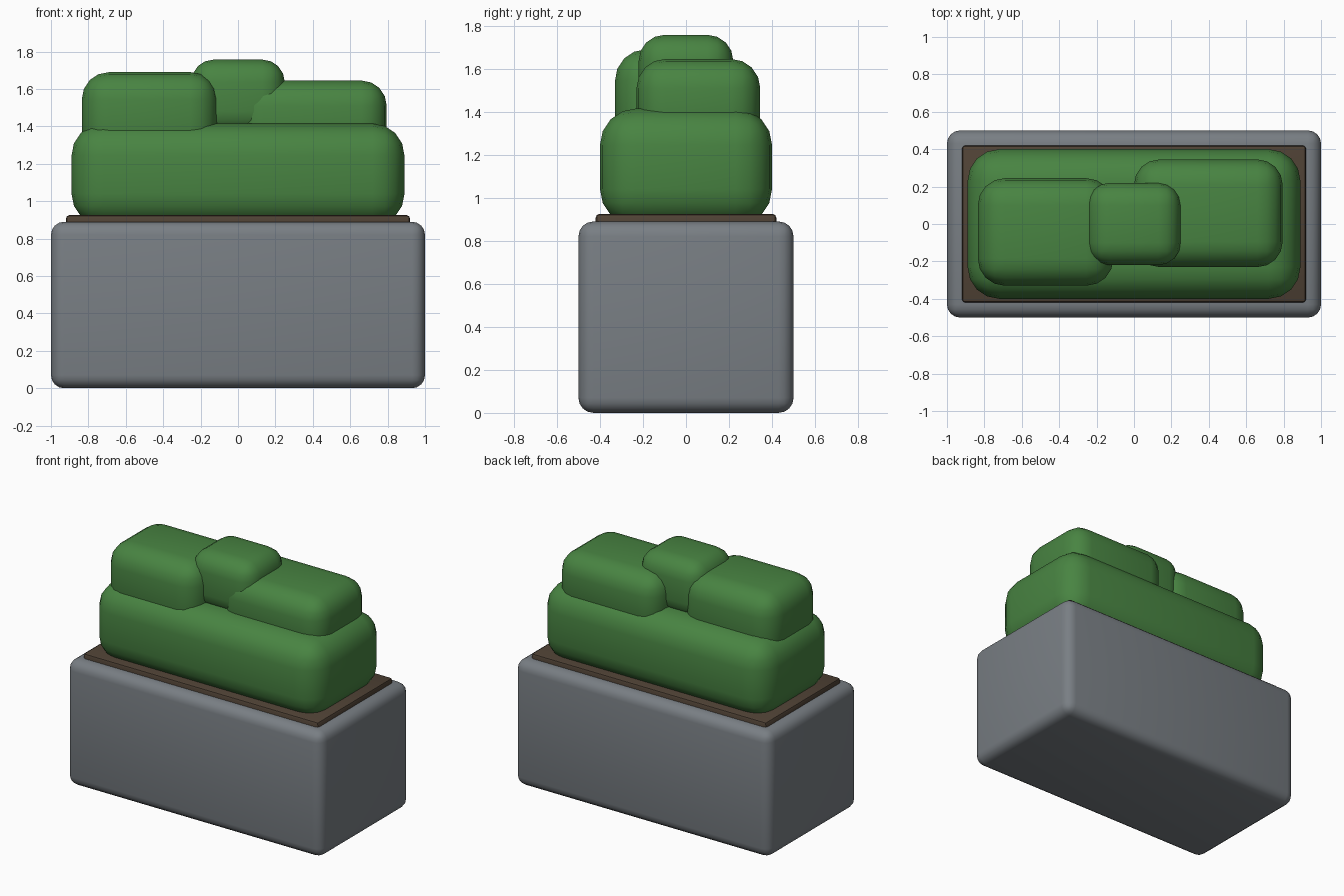
import bpy
import math

default = bpy.data.objects.get("Cube")
if default:
    bpy.data.objects.remove(default, do_unlink=True)


def make_material(name, rgb):
    mat = bpy.data.materials.new(name)
    mat.use_nodes = True
    mat.diffuse_color = (*rgb, 1)
    bsdf = mat.node_tree.nodes["Principled BSDF"]
    bsdf.inputs["Base Color"].default_value = (*rgb, 1)
    bsdf.inputs["Roughness"].default_value = 0.9
    return mat


def rounded_box(name, x, y, z, radius, segments, mat):
    """Box spanning the (low, high) pairs, with evenly rounded edges."""
    spans = (x, y, z)
    bpy.ops.mesh.primitive_cube_add(size=1, location=[(a + b) / 2 for a, b in spans])
    obj = bpy.context.object
    obj.name = name
    obj.scale = [b - a for a, b in spans]
    bpy.ops.object.transform_apply(location=False, rotation=False, scale=True)
    bevel = obj.modifiers.new("rounding", "BEVEL")
    bevel.width = radius
    bevel.segments = segments
    bpy.ops.object.modifier_apply(modifier=bevel.name)
    obj.data.materials.append(mat)
    bpy.ops.object.shade_smooth_by_angle(angle=math.radians(40))
    return obj


stone = make_material("grey stone", (0.19, 0.21, 0.23))
earth = make_material("brown soil", (0.08, 0.055, 0.036))
leaf = make_material("leaf green", (0.065, 0.23, 0.054))

# Planter and soil
rounded_box("planter_box", (-1, 1), (-0.5, 0.5), (0, 0.89), 0.07, 4, stone)
rounded_box("soil", (-0.92, 0.92), (-0.42, 0.42), (0.8, 0.925), 0.018, 2, earth)

# Clipped hedge with three smaller clumps on top
rounded_box("hedge_base", (-0.89, 0.89), (-0.4, 0.4), (0.87, 1.415), 0.17, 4, leaf)
rounded_box("right_clump", (-0.835, -0.11), (-0.33, 0.245), (1.22, 1.69), 0.145, 4, leaf)
rounded_box("left_clump", (0, 0.795), (-0.23, 0.345), (1.24, 1.645), 0.135, 4, leaf)
rounded_box("middle_clump", (-0.25, 0.25), (-0.22, 0.22), (1.36, 1.757), 0.12, 4, leaf)
